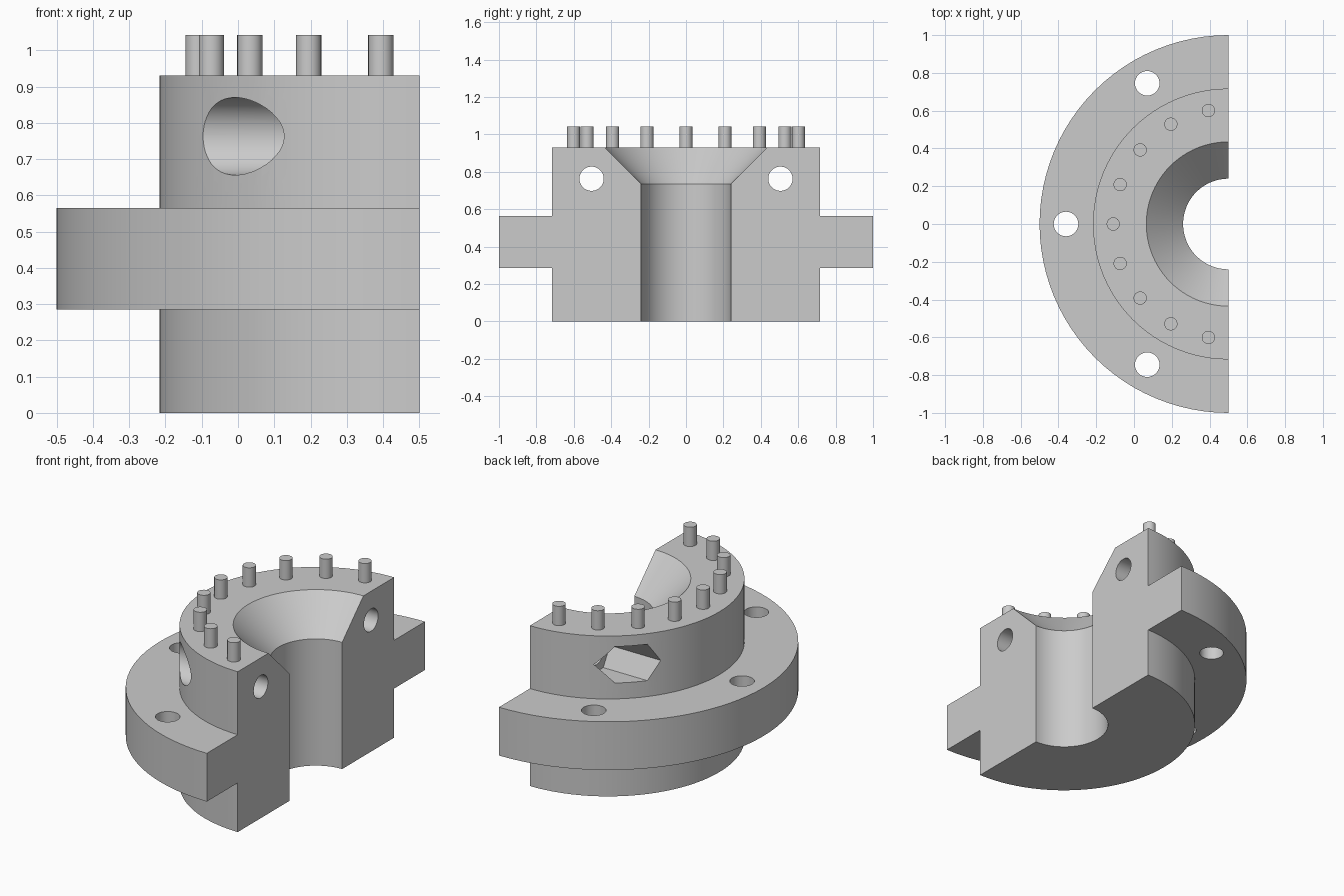
import bpy, bmesh, math
from mathutils import Matrix, Vector

if "Cube" in bpy.data.objects:
    bpy.data.objects.remove(bpy.data.objects["Cube"])

AXIS_X = 0.5  # the split face, and the centre of all the arcs

metal = bpy.data.materials.new("grey metal")
metal.diffuse_color = (0.6, 0.6, 0.6, 1)
metal.use_nodes = True
metal.node_tree.nodes["Principled BSDF"].inputs["Base Color"].default_value = metal.diffuse_color


def make_object(name, bm):
    bmesh.ops.recalc_face_normals(bm, faces=bm.faces)
    mesh = bpy.data.meshes.new(name)
    bm.to_mesh(mesh)
    bm.free()
    mesh.materials.append(metal)
    obj = bpy.data.objects.new(name, mesh)
    bpy.context.collection.objects.link(obj)
    return obj


def smooth(obj):
    bpy.ops.object.select_all(action="DESELECT")
    obj.select_set(True)
    bpy.context.view_layer.objects.active = obj
    bpy.ops.object.shade_smooth_by_angle(angle=math.radians(30))


def prism(name, radius, start, end, sides):
    """Cylinder or prism between two points."""
    start, end = Vector(start), Vector(end)
    turn = (end - start).to_track_quat("Z", "Y").to_matrix().to_4x4()
    bm = bmesh.new()
    bmesh.ops.create_cone(bm, cap_ends=True, segments=sides, radius1=radius,
                          radius2=radius, depth=(end - start).length,
                          matrix=Matrix.Translation((start + end) / 2) @ turn)
    return make_object(name, bm)


def on_arc(radius, degrees):
    a = math.radians(degrees)
    return AXIS_X - radius * math.cos(a), radius * math.sin(a)


def cut(target, cutter):
    cutter.hide_render = True
    mod = target.modifiers.new("cut", "BOOLEAN")
    mod.operation, mod.solver, mod.object = "DIFFERENCE", "EXACT", cutter
    bpy.context.view_layer.objects.active = target
    bpy.ops.object.modifier_apply(modifier=mod.name)
    bpy.data.objects.remove(cutter)


# Half body: stepped section with flange, bore and funnel, swept half a turn
section = [(0.24, 0), (0.717, 0), (0.717, 0.285), (1, 0.285), (1, 0.565),
           (0.717, 0.565), (0.717, 0.93), (0.435, 0.93), (0.24, 0.735)]
STEPS = 48
bm = bmesh.new()
rings = []
for i in range(STEPS + 1):
    ring = []
    for r, z in section:
        x, y = on_arc(r, -90 + 180 * i / STEPS)
        ring.append(bm.verts.new((x, y, z)))
    rings.append(ring)
n = len(section)
for a, b in zip(rings, rings[1:]):
    for j in range(n):
        k = (j + 1) % n
        bm.faces.new((a[j], a[k], b[k], b[j]))
bm.faces.new(rings[0])
bm.faces.new(rings[-1])
body = make_object("half_flange_body", bm)

# Flange holes
for angle in (-60, 0, 60):
    x, y = on_arc(0.86, angle)
    cut(body, prism("flange_hole_cutter", 0.065, (x, y, 0.2), (x, y, 0.65), 32))

# Clamp bolt holes, with a round recess in front and a hexagonal one behind
BOLT_Z, BOLT_Y, FLOOR_X = 0.763, 0.505, 0.22
for y in (-BOLT_Y, BOLT_Y):
    cut(body, prism("bolt_hole_cutter", 0.065, (-0.6, y, BOLT_Z), (0.6, y, BOLT_Z), 32))
cut(body, prism("round_recess_cutter", 0.107, (-0.6, -BOLT_Y, BOLT_Z),
                (FLOOR_X, -BOLT_Y, BOLT_Z), 48))
hexagon = prism("hex_recess_cutter", 0.122, (0, 0, 0), (0, 0, 0.6 + FLOOR_X), 6)
# lay the prism along x with its corners pointing to the sides
corner = max(hexagon.data.vertices, key=lambda v: v.co.x).co
spin = Matrix.Rotation(-math.atan2(corner.y, corner.x), 4, "Z")
lay = Matrix(((0, 0, 1, -0.6), (1, 0, 0, BOLT_Y), (0, 1, 0, BOLT_Z), (0, 0, 0, 1)))
hexagon.data.transform(lay @ spin)
cut(body, hexagon)
smooth(body)

# Ring of pins on the top
for i, angle in enumerate(range(-80, 81, 20)):
    x, y = on_arc(0.61, angle)
    smooth(prism(f"pin_{i + 1}", 0.035, (x, y, 0.925), (x, y, 1.042), 24))
